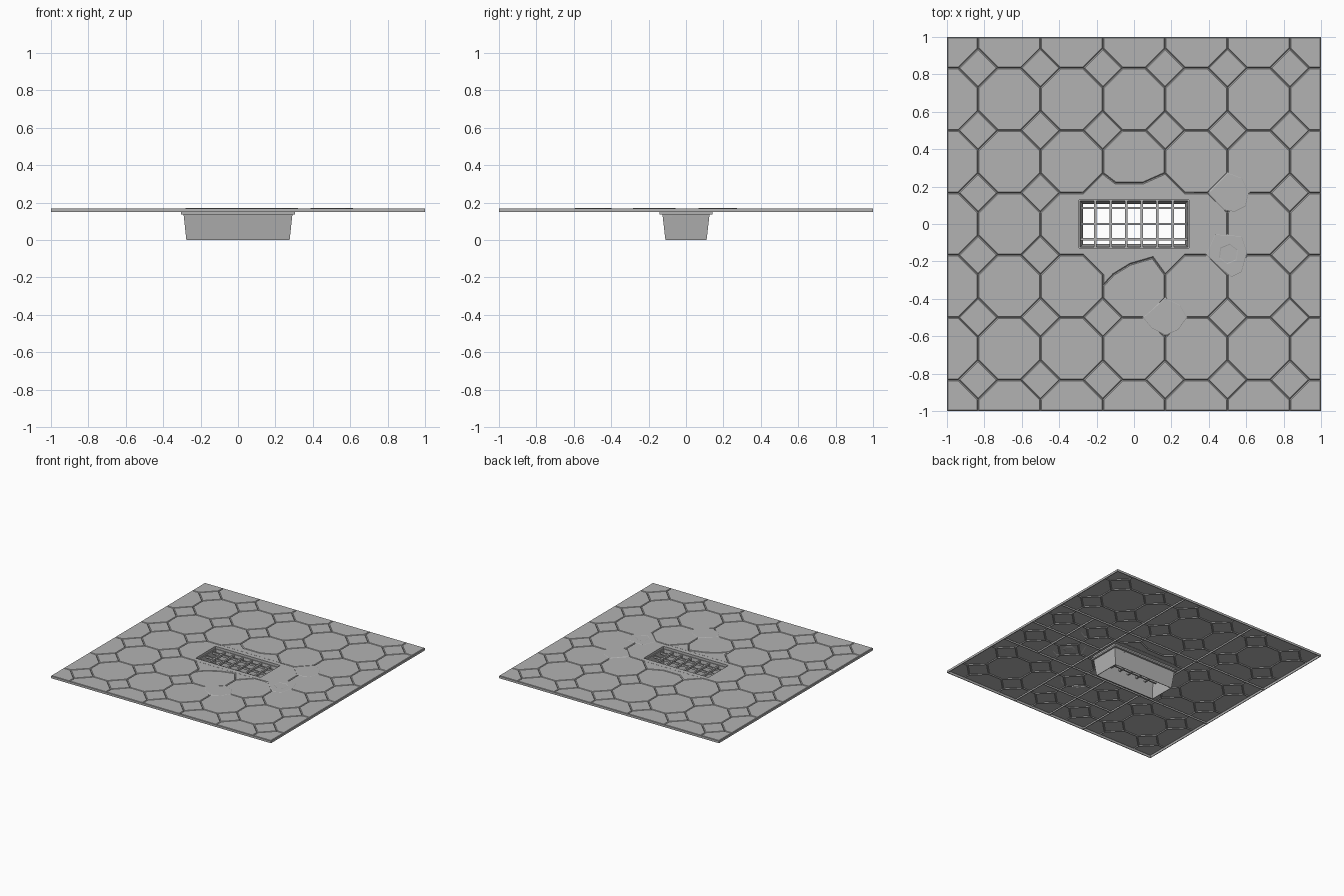
import bpy, bmesh
from math import sin, cos, pi

cube = bpy.data.objects.get("Cube")
if cube:
    bpy.data.objects.remove(cube)

grey = bpy.data.materials.new("stone_grey")
grey.use_nodes = True
grey.diffuse_color = (0.45, 0.45, 0.45, 1)
grey.node_tree.nodes["Principled BSDF"].inputs["Base Color"].default_value = (0.45, 0.45, 0.45, 1)

TOP, GROOVE, BASE = 0.17, 0.163, 0.15
PITCH, CUT = 1 / 3, 0.105
H = PITCH / 2
S = H - CUT


def finish(name, bm):
    mesh = bpy.data.meshes.new(name)
    bm.to_mesh(mesh)
    bm.free()
    mesh.materials.append(grey)
    obj = bpy.data.objects.new(name, mesh)
    bpy.context.collection.objects.link(obj)
    return obj


def box(bm, x0, x1, y0, y1, z0, z1):
    verts = bmesh.ops.create_cube(bm, size=1)["verts"]
    for v in verts:
        v.co.x = x1 if v.co.x > 0 else x0
        v.co.y = y1 if v.co.y > 0 else y0
        v.co.z = z1 if v.co.z > 0 else z0


def tile(bm, points):
    """Flat tile with a bevelled edge; returns its top face."""
    clean = []
    for x, y in points:
        p = (max(-1, min(1, x)), max(-1, min(1, y)))
        if p not in clean:
            clean.append(p)
    face = bm.faces.new([bm.verts.new((x, y, GROOVE)) for x, y in clean])
    face.normal_update()
    if face.normal.z < 0:
        face.normal_flip()
    bmesh.ops.inset_individual(bm, faces=[face], thickness=0.0055, use_even_offset=True)
    for v in face.verts:
        v.co.z = TOP
    return face


def octagon(cx, cy):
    shape = [(H, -S), (H, S), (S, H), (-S, H), (-H, S), (-H, -S), (-S, -H), (S, -H)]
    return [(cx + x, cy + y) for x, y in shape]


# Regular octagon and diamond tiles
bm = bmesh.new()
for i in range(-3, 4):
    for j in range(-3, 4):
        if not (abs(i) <= 1 and j == 0) and not (i == 0 and abs(j) == 1):
            tile(bm, octagon(i * PITCH, j * PITCH))
for i in range(-3, 3):
    for j in range(-3, 3):
        cx, cy = (i + 0.5) * PITCH, (j + 0.5) * PITCH
        if not (i in (-1, 0) and j in (-1, 0)):
            tile(bm, [(cx + CUT, cy), (cx, cy + CUT), (cx - CUT, cy), (cx, cy - CUT)])

# Broken tiles behind and in front of the drain
D = H + CUT
back_break = [(-H, D), (-0.10, 0.22), (0.05, 0.22), (H, D)]
front_break = [(H, -D), (0.10, -0.18), (-0.02, -0.215), (-0.11, -0.27), (-0.165, -0.33)]
tile(bm, back_break + [(H, D + 2 * S), (S, 0.5), (-S, 0.5), (-H, D + 2 * S)])
tile(bm, front_break + [(-H, -D - 2 * S), (-S, -0.5), (S, -0.5), (H, -D - 2 * S)])
finish("floor_tiles", bm)

# Worn slab around the drain, with a rectangular opening
HX, HY = 0.295, 0.128
bm = bmesh.new()
outline = [(-0.5, S), (-0.5 + CUT, H), (-D, H)] + back_break
outline += [(D, H), (0.5 - CUT, H), (0.5, S), (0.5, -S), (0.5 - CUT, -H), (D, -H)]
outline += front_break + [(-H, -D), (-D, -H), (-0.5 + CUT, -H), (-0.5, -S)]
face = tile(bm, outline)
rim = list(face.edges)
bmesh.ops.delete(bm, geom=[face], context="FACES_ONLY")
corners = [(-HX, -HY), (HX, -HY), (HX, HY), (-HX, HY)]
upper = [bm.verts.new((x, y, TOP)) for x, y in corners]
lower = [bm.verts.new((x, y, BASE)) for x, y in corners]
hole = [bm.edges.new((upper[k], upper[(k + 1) % 4])) for k in range(4)]
bmesh.ops.triangle_fill(bm, use_beauty=True, edges=rim + hole, normal=(0, 0, 1))
for f in bm.faces:
    f.normal_update()
    if f.normal.z < 0:
        f.normal_flip()
for k in range(4):
    n = (k + 1) % 4
    bm.faces.new((upper[n], upper[k], lower[k], lower[n]))
finish("drain_slab", bm)

# Fine raised seams along the slab
bm = bmesh.new()
for s in (-1, 1):
    box(bm, -0.28, 0.32, s * H - 0.002, s * H + 0.002, TOP - 0.002, TOP + 0.0007)
finish("slab_seams", bm)


# Cement patches over damaged joints
def patch(name, points, pit=None):
    bm = bmesh.new()
    face = bm.faces.new([bm.verts.new((x, y, 0.1665)) for x, y in points])
    face.normal_update()
    if face.normal.z < 0:
        face.normal_flip()
    bmesh.ops.inset_individual(bm, faces=[face], thickness=0.008, use_even_offset=True)
    for v in face.verts:
        v.co.z = TOP + 0.0015
    if pit:
        rim = list(face.edges)
        bmesh.ops.delete(bm, geom=[face], context="FACES_ONLY")
        rings = []
        for r, z in ((0.055, TOP + 0.0015), (0.035, TOP - 0.004)):
            rings.append([bm.verts.new((pit[0] + r * cos(k * pi / 3 + 0.4),
                                        pit[1] + r * sin(k * pi / 3 + 0.4), z)) for k in range(6)])
        outer, inner = rings
        edges = [bm.edges.new((outer[k], outer[(k + 1) % 6])) for k in range(6)]
        bmesh.ops.triangle_fill(bm, use_beauty=True, edges=rim + edges, normal=(0, 0, 1))
        for k in range(6):
            n = (k + 1) % 6
            bm.faces.new((outer[k], outer[n], inner[n], inner[k]))
        bm.faces.new(inner)
        for f in bm.faces:
            f.normal_update()
            if f.normal.z < 0:
                f.normal_flip()
    finish(name, bm)


patch("patch_back", [(0.5, 0.28), (0.58, 0.25), (0.62, 0.17), (0.6, 0.09),
                     (0.54, 0.06), (0.48, 0.07), (0.39, 0.165)])
patch("patch_side", [(0.43, -0.05), (0.58, -0.06), (0.61, -0.15), (0.58, -0.26),
                     (0.52, -0.29), (0.46, -0.24), (0.38, -0.165)], pit=(0.505, -0.16))
patch("patch_front", [(H, -0.39), (0.25, -0.43), (0.29, -0.5), (0.24, -0.57),
                      (0.17, -0.6), (0.09, -0.56), (0.04, -0.5)])

# Panel edge walls under the floor
bm = bmesh.new()
T = 0.003
for s in (-1, 1):
    box(bm, s * (1 - T) - T, s * (1 - T) + T, -1, 1, BASE, TOP - 0.002)
    box(bm, -1, 1, s * (1 - T) - T, s * (1 - T) + T, BASE, TOP - 0.002)
    box(bm, s * PITCH - T, s * PITCH + T, -1, 1, BASE, GROOVE)
    box(bm, -1, 1, s * PITCH - T, s * PITCH + T, BASE, GROOVE)
# Smaller panels under the patched areas
for cx, cy in ((0, -2 * PITCH), (2 * PITCH, 0)):
    box(bm, cx - T, cx + T, cy - PITCH, cy + PITCH, BASE, GROOVE)
    box(bm, cx - PITCH, cx + PITCH, cy - T, cy + T, BASE, GROOVE)
finish("panel_walls", bm)

# Tapered open drain box: outside, bottom lip, inside
bm = bmesh.new()
levels = [(0.305, 0.143, BASE), (0.305, 0.143, 0.137), (0.291, 0.126, 0.137),
          (0.276, 0.11, 0), (0.272, 0.106, 0), (0.288, 0.123, BASE)]
rings = [[bm.verts.new((sx * x, sy * y, z)) for sx, sy in ((-1, -1), (1, -1), (1, 1), (-1, 1))]
         for x, y, z in levels]
for a, b in zip(rings, rings[1:] + rings[:1]):
    for k in range(4):
        n = (k + 1) % 4
        bm.faces.new((a[k], b[k], b[n], a[n]))
bmesh.ops.recalc_face_normals(bm, faces=bm.faces)
finish("drain_box", bm)

# Grate of crossing bars
bm = bmesh.new()
for k in range(-3, 3):
    x = (k + 0.5) * 0.083
    box(bm, x - 0.007, x + 0.007, -0.125, 0.125, 0.128, 0.145)
for y in (-0.082, 0, 0.085):
    box(bm, -0.29, 0.29, y - 0.006, y + 0.006, 0.126, 0.142)
finish("drain_grate", bm)
